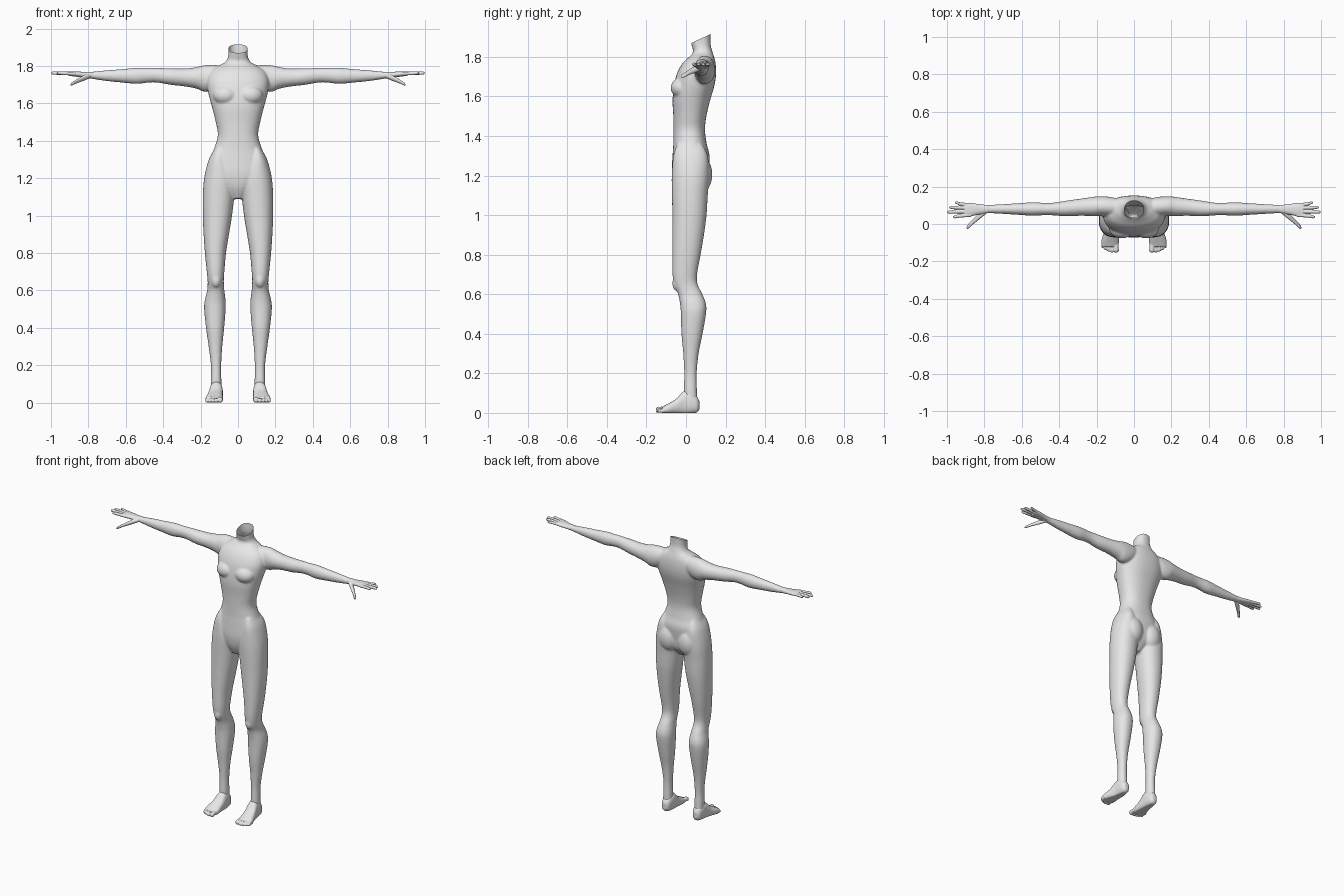
import bpy, bmesh, math
from mathutils import Vector, Matrix

skin = bpy.data.materials.new("light_grey")
skin.diffuse_color = (0.8, 0.8, 0.8, 1)


def spline(rows, k=5):
    """Catmull-Rom interpolation through rows of numbers."""
    out = []
    for i in range(len(rows) - 1):
        a, b = rows[max(i - 1, 0)], rows[i]
        c, d = rows[i + 1], rows[min(i + 2, len(rows) - 1)]
        for j in range(k):
            t = j / k
            out.append([0.5 * (2 * q + (r - p) * t + (2 * p - 5 * q + 4 * r - s) * t * t
                               + (3 * q - p - 3 * r + s) * t ** 3)
                        for p, q, r, s in zip(a, b, c, d)])
    return out + [list(rows[-1])]


def loft(bm, rows, axis, side=1, n=32, power=2.0, floor=None):
    """Rows are (position along axis, centre 1, centre 2, radius 1, radius 2)."""
    rings = []
    for pos, c1, c2, r1, r2 in spline(rows):
        ring = []
        for i in range(n):
            ca, sa = math.cos(math.tau * i / n), math.sin(math.tau * i / n)
            u = c1 + r1 * math.copysign(abs(ca) ** (2 / power), ca)
            v = c2 + r2 * math.copysign(abs(sa) ** (2 / power), sa)
            if floor is not None:
                v = max(v, floor)
            p = {'x': (pos, u, v), 'y': (u, pos, v), 'z': (u, v, pos)}[axis]
            ring.append(bm.verts.new((p[0] * side, p[1], p[2])))
        rings.append(ring)
    for a, b in zip(rings, rings[1:]):
        for i in range(n):
            bm.faces.new((a[i], a[(i + 1) % n], b[(i + 1) % n], b[i]))
    bm.faces.new(rings[0])
    bm.faces.new(rings[-1])


def span(rows):
    """Turn (z, x0, x1, y0, y1) extents into loft rows."""
    return [(z, (a + b) / 2, (c + d) / 2, (b - a) / 2, (d - c) / 2) for z, a, b, c, d in rows]


def blob(bm, centre, radii):
    m = Matrix.Translation(centre) @ Matrix.Diagonal((*radii, 1))
    bmesh.ops.create_uvsphere(bm, u_segments=32, v_segments=20, radius=1, matrix=m)


def finish(name, bm, voxel, smooth, cut=None):
    """Fuse overlapping forms into one smooth surface."""
    bmesh.ops.recalc_face_normals(bm, faces=bm.faces)
    me = bpy.data.meshes.new(name)
    bm.to_mesh(me)
    bm.free()
    ob = bpy.data.objects.new(name, me)
    bpy.context.collection.objects.link(ob)
    rm = ob.modifiers.new("fuse", 'REMESH')
    rm.mode = 'VOXEL'
    rm.voxel_size = voxel
    sm = ob.modifiers.new("soften", 'SMOOTH')
    sm.factor = 0.5
    sm.iterations = smooth
    dg = bpy.context.evaluated_depsgraph_get()
    fused = bpy.data.meshes.new_from_object(ob.evaluated_get(dg))
    ob.modifiers.clear()
    ob.data = fused
    if cut:
        b = bmesh.new()
        b.from_mesh(fused)
        bmesh.ops.bisect_plane(b, geom=b.verts[:] + b.edges[:] + b.faces[:],
                               plane_co=cut[0], plane_no=cut[1], clear_outer=True)
        b.to_mesh(fused)
        b.free()
    fused.materials.clear()
    fused.materials.append(skin)
    for p in fused.polygons:
        p.use_smooth = True
        p.material_index = 0


# Torso and neck: (z, half width, front y, back y)
torso = [(1.09, .03, -.035, .05), (1.15, .09, -.062, .10), (1.22, .145, -.072, .112),
         (1.30, .150, -.068, .119), (1.36, .127, -.064, .105), (1.43, .108, -.063, .096),
         (1.50, .119, -.064, .103), (1.58, .139, -.068, .122), (1.66, .160, -.060, .145),
         (1.72, .165, -.044, .152), (1.77, .145, -.016, .149), (1.80, .105, .016, .142),
         (1.825, .064, .036, .134), (1.87, .051, .026, .124), (1.97, .056, .010, .128)]
body = bmesh.new()
loft(body, span([(z, -w, w, f, b) for z, w, f, b in torso]), 'z', n=48, power=2.3)

# Legs: (z, inner x, outer x, front y, back y)
leg = [(1.36, .075, .122, -.045, .08), (1.30, .05, .156, -.064, .11), (1.2, .012, .181, -.072, .118),
       (1.1, .020, .188, -.071, .110), (1.0, .032, .188, -.069, .104), (.9, .048, .184, -.069, .091),
       (.8, .064, .177, -.069, .074), (.7, .073, .167, -.068, .056), (.65, .076, .162, -.061, .059),
       (.6, .073, .165, -.040, .083), (.55, .067, .177, -.030, .101), (.5, .066, .181, -.026, .101),
       (.4, .074, .171, -.023, .084), (.3, .084, .157, -.014, .064), (.2, .090, .145, -.009, .054),
       (.12, .089, .146, -.011, .055), (.05, .088, .146, -.010, .058)]

# Arms: (x, centre y, centre z, radius y, radius z)
arm = [(.08, .09, 1.755, .045, .045), (.13, .093, 1.738, .052, .068), (.18, .095, 1.733, .053, .071),
       (.22, .093, 1.736, .052, .058), (.28, .090, 1.738, .046, .048), (.36, .083, 1.743, .042, .044),
       (.43, .080, 1.750, .034, .039), (.48, .080, 1.750, .033, .039), (.54, .080, 1.747, .036, .043),
       (.62, .080, 1.747, .031, .036), (.70, .080, 1.748, .026, .029), (.78, .080, 1.750, .022, .019),
       (.81, .080, 1.752, .023, .015)]
for s in (1, -1):
    loft(body, span(leg), 'z', s, power=2.2)
    loft(body, arm, 'x', s)
    blob(body, (s * .067, -.022, 1.643), (.067, .055, .053))    # chest muscles
    blob(body, (s * .073, .075, 1.205), (.071, .058, .092))     # buttocks
    blob(body, (s * .117, -.045, .655), (.026, .024, .04))      # kneecaps
# The neck is left open along a slanted cut
finish("body", body, .006, 6, (Vector((0, .018, 1.866)), Vector((0, -.049, .106))))

# Fingers: (base y, tip x, tip y, radius)
fingers = [(.048, .968, .038, .0095), (.067, .998, .064, .0095),
           (.086, .988, .089, .0095), (.102, .958, .114, .0085)]
# Toes: (x, tip y, radius)
toes = [(.096, -.152, .015), (.117, -.152, .011), (.135, -.147, .0105),
        (.151, -.139, .010), (.165, -.129, .0095)]
for s, label in ((1, "left"), (-1, "right")):
    # Palm, four fingers and thumb
    hand = bmesh.new()
    loft(hand, [(.775, .080, 1.751, .021, .018), (.82, .079, 1.753, .026, .015),
                (.87, .077, 1.757, .035, .014), (.905, .076, 1.759, .036, .011)], 'x', s, power=2.3)
    for y0, x1, y1, r in fingers:
        loft(hand, [(.87, y0, 1.758, r, r), ((.9 + x1) / 2, (y0 + y1) / 2, 1.761, r, r),
                    (x1 - .01, y1, 1.762, r * .85, r * .85), (x1, y1, 1.761, r * .4, r * .4)], 'x', s, n=16)
    loft(hand, [(.79, .070, 1.748, .016, .012), (.825, .044, 1.735, .018, .015),
                (.86, .012, 1.719, .014, .011), (.885, -.012, 1.705, .013, .009),
                (.895, -.021, 1.699, .006, .005)], 'x', s, n=16)
    finish(label + "_hand", hand, .0025, 3)

    # Foot with a flat sole and five toes
    foot = bmesh.new()
    loft(foot, [(.068, .116, .038, .012, .020), (.055, .116, .042, .027, .040),
                (.025, .116, .050, .034, .055), (-.01, .117, .050, .036, .060),
                (-.05, .122, .032, .041, .039), (-.09, .127, .020, .047, .027),
                (-.12, .129, .014, .045, .017)], 'y', s, power=2.4, floor=0)
    for x, tip, r in toes:
        loft(foot, [(-.09, x, r, r, r), (tip + .03, x, r + .003, r * .9, r * .9),
                    (tip + .008, x, r, r, r), (tip, x, r, r * .5, r * .5)], 'y', s, n=16, floor=0)
    finish(label + "_foot", foot, .003, 3)
